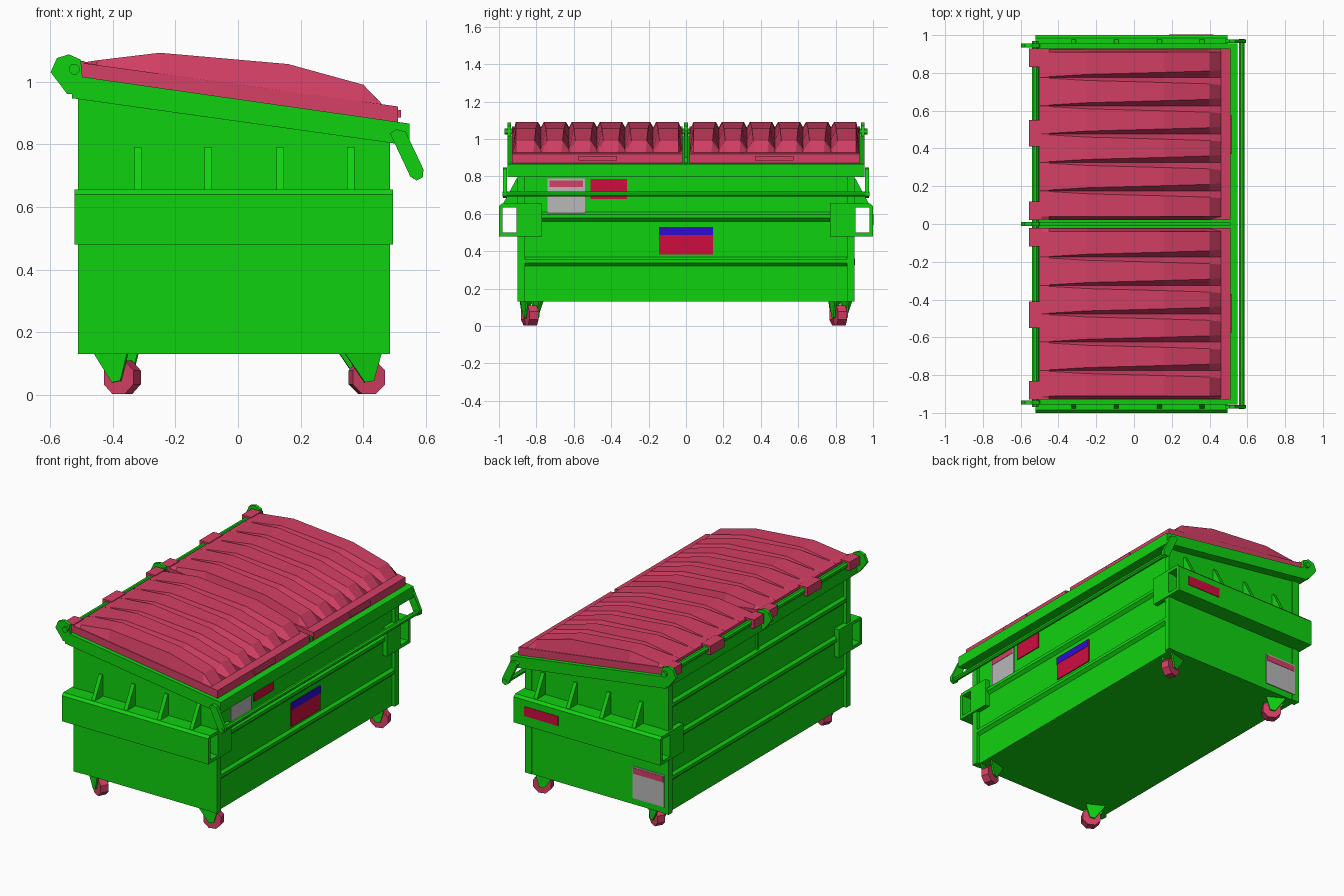
import bpy, bmesh, math
from mathutils import Matrix, Vector

cube = bpy.data.objects.get("Cube")
if cube:
    bpy.data.objects.remove(cube, do_unlink=True)


def material(name, r, g, b):
    m = bpy.data.materials.new(name)
    m.use_nodes = True
    m.diffuse_color = (r, g, b, 1)
    m.node_tree.nodes["Principled BSDF"].inputs["Base Color"].default_value = (r, g, b, 1)
    return m


GREEN = material("green paint", 0.005, 0.64, 0.005)
PINK = material("pink plastic", 0.66, 0.05, 0.13)
RED = material("red label", 0.61, 0.004, 0.05)
BLUE = material("blue label", 0.03, 0.004, 0.64)
GREY = material("grey label", 0.48, 0.48, 0.48)


def finish(name, bm, mat):
    bmesh.ops.recalc_face_normals(bm, faces=bm.faces)
    mesh = bpy.data.meshes.new(name)
    bm.to_mesh(mesh)
    bm.free()
    mesh.materials.append(mat)
    ob = bpy.data.objects.new(name, mesh)
    bpy.context.collection.objects.link(ob)
    return ob


def prism(name, pts, axis, a, b, mat):
    """Extrude a profile along y (points x,z) or along x (points y,z)."""
    bm = bmesh.new()
    place = (lambda p, t: (p[0], t, p[1])) if axis == "y" else (lambda p, t: (t, p[0], p[1]))
    lo = [bm.verts.new(place(p, a)) for p in pts]
    hi = [bm.verts.new(place(p, b)) for p in pts]
    bm.faces.new(lo)
    bm.faces.new(hi)
    n = len(pts)
    for i in range(n):
        j = (i + 1) % n
        bm.faces.new((lo[i], lo[j], hi[j], hi[i]))
    return finish(name, bm, mat)


def box(name, x, y, z, mat):
    return prism(name, [(x[0], z[0]), (x[1], z[0]), (x[1], z[1]), (x[0], z[1])], "y", y[0], y[1], mat)


def rod(name, x, z, y0, y1, r, sides, mat):
    ring = [(x + r * math.cos(math.tau * (i + .5) / sides),
             z + r * math.sin(math.tau * (i + .5) / sides)) for i in range(sides)]
    return prism(name, ring, "y", y0, y1, mat)


def rim_top(x):
    return 1.02 - 0.143 * (x + 0.53)


def lid_base(x):
    return 1.06 - 0.138 * (x + 0.5)


def sloped(name, x0, x1, bottom, y0, y1, drop, mat):
    """Upright slab whose top follows the sloping rim."""
    pts = [(x0, bottom), (x1, bottom), (x1, rim_top(x1) - drop), (x0, rim_top(x0) - drop)]
    return prism(name, pts, "y", y0, y1, mat)


# Container body, corner posts and sloping rim
sloped("body", -0.49, 0.465, 0.13, -0.897, 0.897, 0.05, GREEN)
for s in (-1, 1):
    for x0, x1 in ((-0.51, -0.46), (0.44, 0.485)):
        sloped("corner_post", x0, x1, 0.13, s * 0.86, s * 0.9, 0.05, GREEN)
prism("rim", [(-0.53, rim_top(-0.53) - 0.073), (0.548, rim_top(0.548) - 0.07),
              (0.548, rim_top(0.548)), (-0.53, rim_top(-0.53))], "y", -0.955, 0.955, GREEN)

# Long horizontal stiffening ribs
for face, out, levels in ((0.46, 0.022, (0.345, 0.585)), (-0.485, -0.022, (0.345, 0.585, 0.8))):
    for z in levels:
        half = 0.77 if z == 0.585 else 0.86
        prism("wall_rib", [(face, z - 0.03), (face + out, z - 0.008),
                           (face + out, z + 0.012), (face, z + 0.028)], "y", -half, half, GREEN)

# Fork pockets with corner plates and gussets
for s in (-1, 1):
    outline = [(0.89, 0.48), (1.0, 0.48), (1.0, 0.64), (0.985, 0.655), (0.89, 0.655),
               (0.89, 0.635), (0.98, 0.635), (0.98, 0.5), (0.89, 0.5)]
    prism("fork_pocket", [(s * y, z) for y, z in outline], "x", -0.522, 0.495, GREEN)
    for x in ((-0.522, -0.48), (0.455, 0.495)):
        box("pocket_plate", x, (s * 0.77, s * 0.905), (0.48, 0.655), GREEN)
    for x in (-0.32, -0.095, 0.135, 0.36):
        prism("gusset", [(s * 0.89, 0.65), (s * 0.98, 0.65), (s * 0.905, 0.79), (s * 0.89, 0.79)],
              "x", x - 0.012, x + 0.012, GREEN)

# Rear hinge rod and its brackets
rod("hinge_rod", -0.523, 1.04, -0.97, 0.97, 0.018, 8, GREEN)
bracket = [(-0.598, 1.03), (-0.578, 1.075), (-0.54, 1.087), (-0.502, 1.07),
           (-0.495, 1.0), (-0.51, 0.96), (-0.545, 0.96)]
for y in (-0.945, 0, 0.945):
    prism("hinge_bracket", bracket, "y", y - 0.01, y + 0.01, GREEN)
sloped("lid_divider", -0.5, 0.51, 0.82, -0.008, 0.008, -0.03, GREEN)

# Push bar on the low side
rod("push_bar", 0.57, 0.706, -0.98, 0.98, 0.015, 8, GREEN)
arm = [(0.485, 0.835), (0.505, 0.848), (0.535, 0.84), (0.592, 0.72),
       (0.59, 0.695), (0.57, 0.684), (0.55, 0.697)]
for s in (-1, 1):
    prism("push_bar_arm", arm, "y", s * 0.957, s * 0.978, GREEN)

# Ridged lids: each station is x, crest height, groove height, groove half-width
STATIONS = [(-0.5, 1.06, 1.06, 0.003), (-0.45, 1.068, 1.064, 0.004), (-0.25, 1.092, 1.052, 0.016),
            (0.16, 1.056, 0.995, 0.027), (0.4, 0.99, 0.943, 0.034), (0.46, 0.928, 0.928, 0.04)]


def lid(s):
    prism("lid_skirt", [(-0.5, rim_top(-0.5)), (0.51, rim_top(0.51)), (0.51, lid_base(0.51)),
                        (-0.5, lid_base(-0.5))], "y", s * 0.02, s * 0.93, PINK)
    bm = bmesh.new()
    rows = []
    for x, crest, groove, w in STATIONS:
        section = [(0.024, lid_base(x) - 0.002), (0.04, crest)]
        for k in range(5):
            g = 0.176 + 0.15 * k
            section += [(g - w, crest), (g, groove), (g + w, crest)]
        section += [(0.91, crest), (0.926, lid_base(x) - 0.002)]
        rows.append([bm.verts.new((x, s * y, z)) for y, z in section])
    for r0, r1 in zip(rows, rows[1:]):
        for i in range(len(r0) - 1):
            bm.faces.new((r0[i], r0[i + 1], r1[i + 1], r1[i]))
    ob = finish("lid_dome", bm, PINK)
    # Open sheet: make sure it faces upward
    if sum(p.normal.z * p.area for p in ob.data.polygons) < 0:
        ob.data.flip_normals()
    for y0, y1 in ((0.02, 0.12), (0.41, 0.55), (0.83, 0.93)):
        box("lid_hinge_tab", (-0.555, -0.49), (s * y0, s * y1), (1.01, 1.066), PINK)
    box("lid_grip", (0.5, 0.52), (s * 0.37, s * 0.575), (0.885, 0.91), PINK)


for s in (-1, 1):
    lid(s)

# Swivel casters
for x, turn in ((-0.38, -28), (0.4, 15)):
    for y in (-0.83, 0.82):
        spin = (Matrix.Translation((x, y, 0)) @ Matrix.Rotation(math.radians(turn), 4, "Z"))
        parts = [rod("caster_wheel", 0.012, 0.056, -0.025, 0.025, 0.058, 8, PINK)]
        for s in (-1, 1):
            parts.append(prism("caster_fork", [(-0.07, 0.132), (0.05, 0.132), (0.025, 0.045), (-0.005, 0.04)],
                               "y", s * 0.03, s * 0.04, GREEN))
        for p in parts:
            p.data.transform(spin)

# Labels on the low long side
PANEL = (0.463, 0.471)
STRIPE = (0.463, 0.473)
box("notice_label", PANEL, (-0.74, -0.54), (0.605, 0.79), GREY)
box("notice_stripe", STRIPE, (-0.73, -0.55), (0.742, 0.778), PINK)
box("warning_label", PANEL, (-0.51, -0.315), (0.68, 0.785), RED)
box("main_label", PANEL, (-0.145, 0.145), (0.382, 0.53), RED)
box("main_label_band", STRIPE, (-0.145, 0.145), (0.486, 0.53), BLUE)

# Labels on the rear end
box("pocket_label", (0.185, 0.42), (0.998, 1.003), (0.54, 0.6), RED)
box("end_label", (-0.48, -0.26), (0.895, 0.902), (0.17, 0.37), GREY)
box("end_label_stripe", (-0.475, -0.265), (0.895, 0.904), (0.325, 0.362), PINK)
